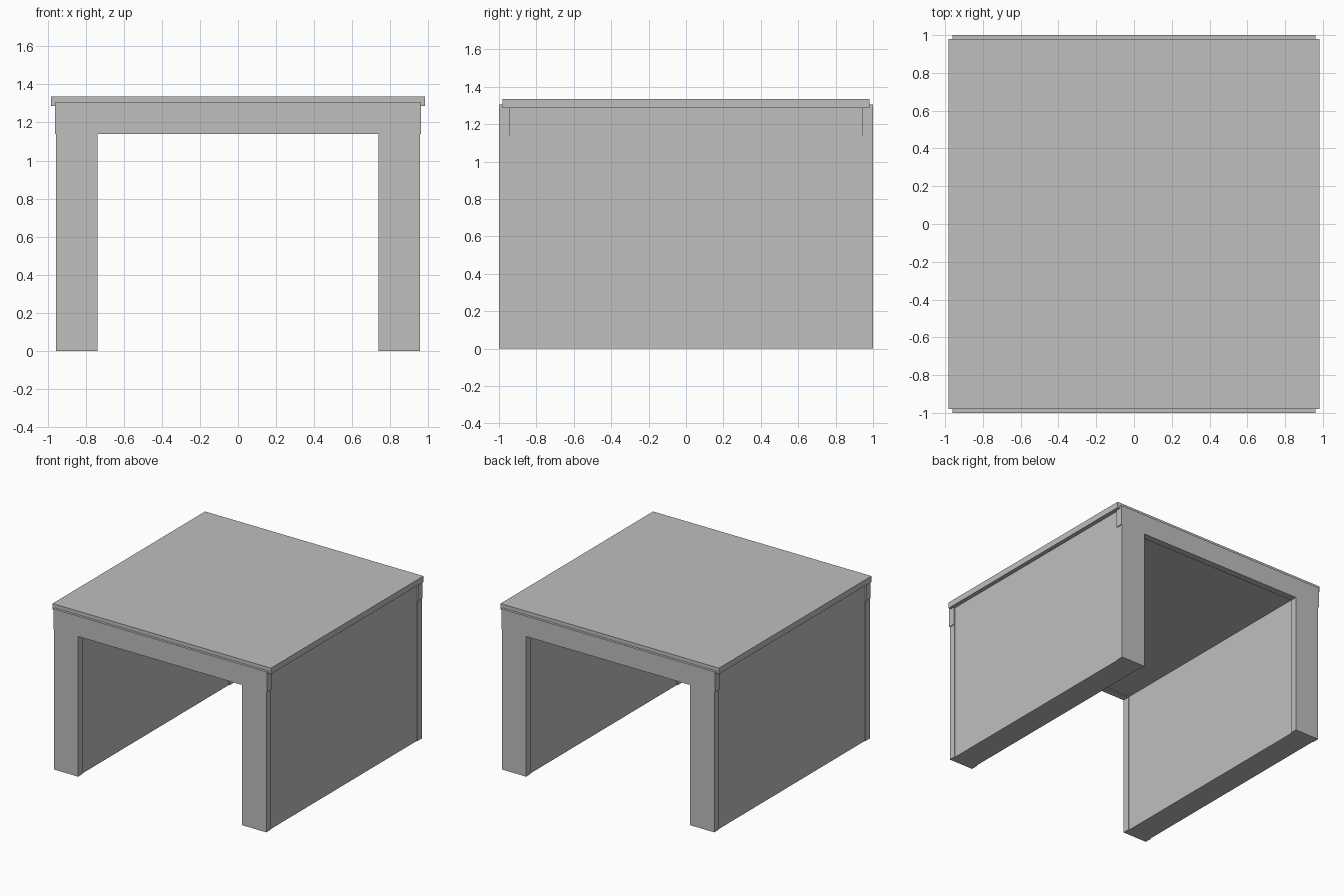
import bpy
import bmesh

cube = bpy.data.objects.get("Cube")
if cube:
    bpy.data.objects.remove(cube, do_unlink=True)

# Single plain grey
COLOUR = (0.52, 0.52, 0.52, 1)
grey = bpy.data.materials.new("plain grey")
grey.use_nodes = True
grey.diffuse_color = COLOUR
grey.node_tree.nodes["Principled BSDF"].inputs["Base Color"].default_value = COLOUR


def extrude_profile(name, half_profile, y0, y1):
    """Mirror an x-z half profile across x = 0 and extrude it along y."""
    profile = half_profile + [(-x, z) for x, z in reversed(half_profile)]
    bm = bmesh.new()
    face = bm.faces.new([bm.verts.new((x, y0, z)) for x, z in profile])
    result = bmesh.ops.extrude_face_region(bm, geom=[face])
    moved = [v for v in result["geom"] if isinstance(v, bmesh.types.BMVert)]
    bmesh.ops.translate(bm, verts=moved, vec=(0, y1 - y0, 0))
    bmesh.ops.recalc_face_normals(bm, faces=bm.faces)
    mesh = bpy.data.meshes.new(name)
    bm.to_mesh(mesh)
    bm.free()
    mesh.materials.append(grey)
    obj = bpy.data.objects.new(name, mesh)
    bpy.context.collection.objects.link(obj)
    return obj


# Side walls and ceiling, slightly recessed between the end frames
END, INNER = 1.0, 0.945
extrude_profile("walls_and_ceiling",
                [(0.745, 1.148), (0.745, 0), (0.949, 0), (0.949, 1.29)],
                -INNER, INNER)

# End frames: two legs under a slightly wider lintel
frame = [(0.738, 1.14), (0.738, 0), (0.955, 0), (0.955, 1.14),
         (0.961, 1.14), (0.961, 1.305)]
extrude_profile("front_frame", frame, -END, -INNER)
extrude_profile("back_frame", frame, INNER, END)

# Overhanging flat roof
extrude_profile("roof_slab", [(0.982, 1.286), (0.982, 1.335)], -0.98, 0.98)
